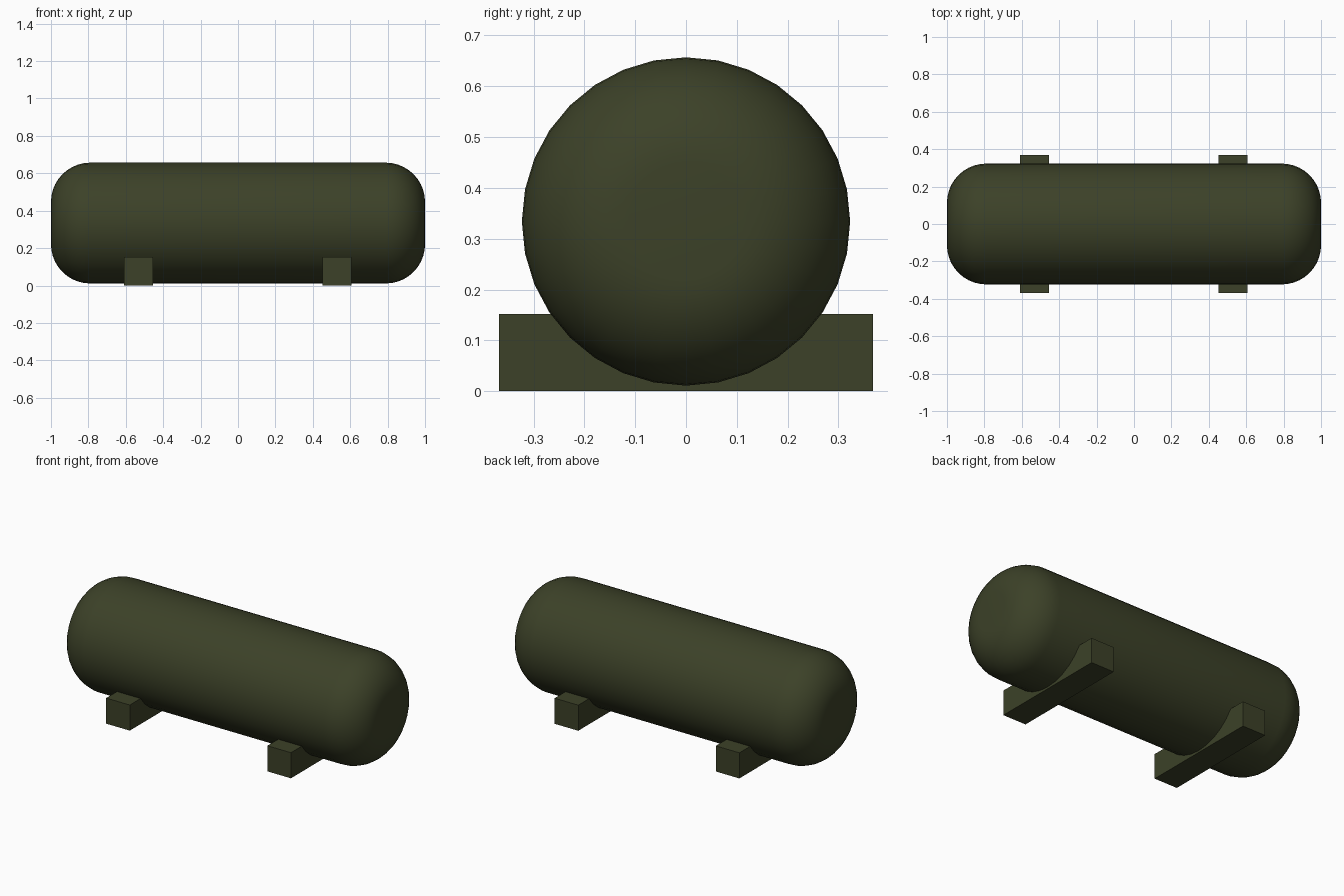
import bpy
import bmesh
from math import sin, cos, pi, radians
from mathutils import Matrix, Vector

cube = bpy.data.objects.get("Cube")
if cube:
    bpy.data.objects.remove(cube)

RADIUS, CENTRE_Z, HALF_LENGTH, ROUNDING = 0.323, 0.334, 1.0, 0.21
SIDES, STEPS = 32, 10


def material(name, colour):
    mat = bpy.data.materials.new(name)
    mat.use_nodes = True
    mat.diffuse_color = colour
    shader = mat.node_tree.nodes["Principled BSDF"]
    shader.inputs["Base Color"].default_value = colour
    shader.inputs["Roughness"].default_value = 0.8
    return mat


def finish(name, bm, mat):
    bmesh.ops.recalc_face_normals(bm, faces=bm.faces)
    mesh = bpy.data.meshes.new(name)
    bm.to_mesh(mesh)
    bm.free()
    mesh.materials.append(mat)
    obj = bpy.data.objects.new(name, mesh)
    bpy.context.collection.objects.link(obj)
    return obj


olive = material("dark olive", (0.045, 0.053, 0.021, 1))

# Tank: rounded-end profile spun about the long axis
half = []
for i in range(STEPS + 1):
    a = pi / 2 * i / STEPS
    half.append((HALF_LENGTH - ROUNDING * (1 - cos(a)),
                 RADIUS - ROUNDING * (1 - sin(a))))
profile = half + [(-x, r) for x, r in reversed(half)]

bm = bmesh.new()
rings = []
for x, r in profile:
    rings.append([bm.verts.new((x, r * sin(2 * pi * k / SIDES),
                                CENTRE_Z + r * cos(2 * pi * k / SIDES)))
                  for k in range(SIDES)])
for a, b in zip(rings, rings[1:]):
    for k in range(SIDES):
        n = (k + 1) % SIDES
        bm.faces.new((a[k], a[n], b[n], b[k]))
bm.faces.new(rings[0])
bm.faces.new(rings[-1])
tank = finish("tank", bm, olive)
bpy.context.view_layer.objects.active = tank
tank.select_set(True)
bpy.ops.object.shade_smooth_by_angle(angle=radians(30))

# Support blocks under the tank
for name, x in (("left_support", 0.528), ("right_support", -0.531)):
    bm = bmesh.new()
    bmesh.ops.create_cube(bm, size=1, matrix=Matrix.LocRotScale(
        Vector((x, 0, 0.076)), None, Vector((0.155, 0.736, 0.152))))
    finish(name, bm, olive)
